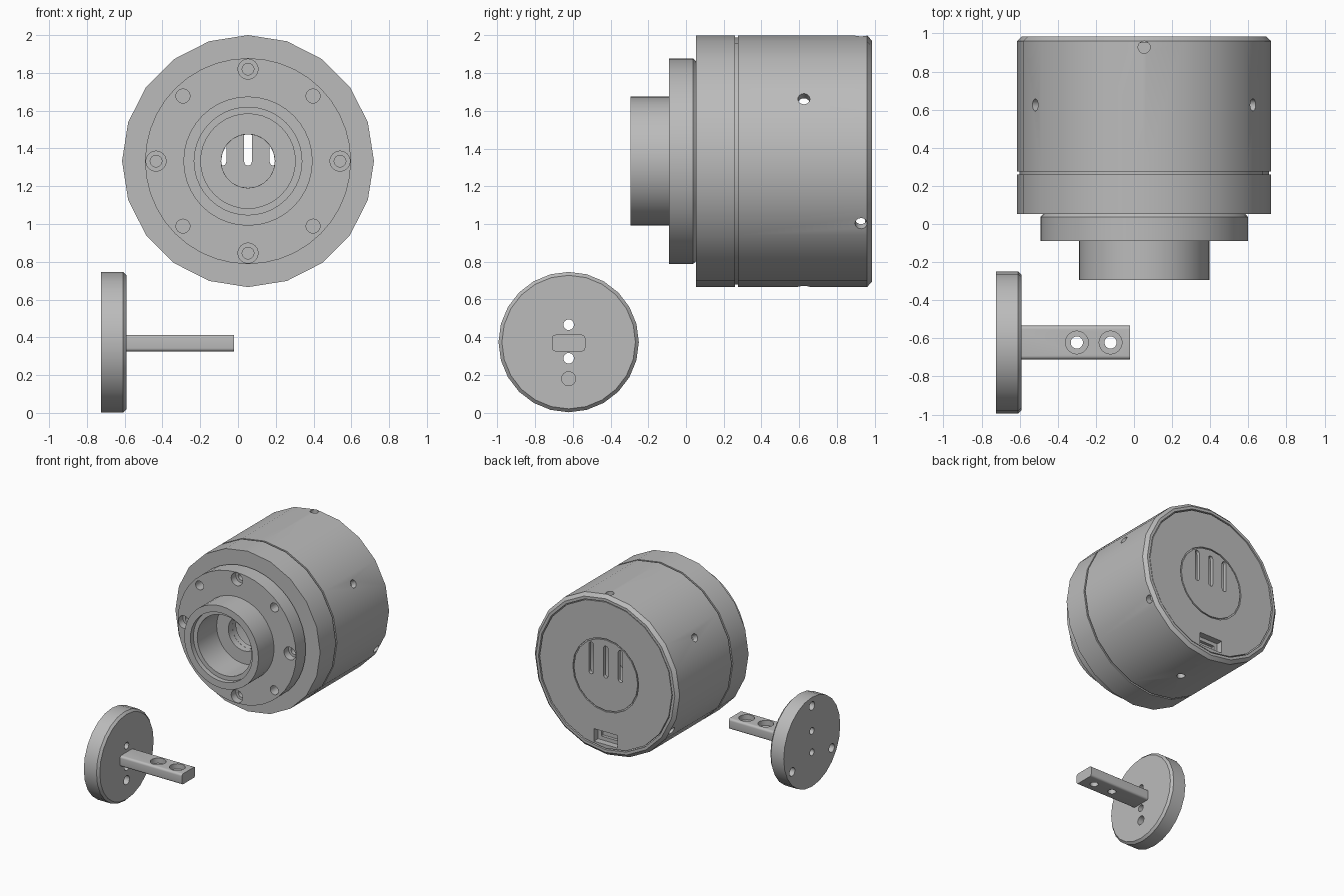
import bpy, bmesh
from math import sin, cos, pi, radians
from mathutils import Vector, Matrix

cube = bpy.data.objects.get("Cube")
if cube:
    bpy.data.objects.remove(cube, do_unlink=True)

grey = bpy.data.materials.new("machined_grey")
grey.use_nodes = True
colour = (0.5, 0.5, 0.5, 1)
grey.diffuse_color = colour
grey.node_tree.nodes["Principled BSDF"].inputs["Base Color"].default_value = colour

BODY = Vector((0.053, 0, 1.333))      # axis of the housing
KNOB = Vector((0, -0.622, 0.374))     # axis of the end plate


def finish(name, bm):
    bmesh.ops.remove_doubles(bm, verts=bm.verts, dist=1e-5)
    bmesh.ops.recalc_face_normals(bm, faces=bm.faces)
    mesh = bpy.data.meshes.new(name)
    bm.to_mesh(mesh)
    bm.free()
    mesh.materials.append(grey)
    ob = bpy.data.objects.new(name, mesh)
    bpy.context.collection.objects.link(ob)
    return ob


def lathe(name, profile, segs, origin, axis="Y"):
    """Revolve a closed (radius, height) profile about an axis."""
    bm = bmesh.new()
    rings = []
    for i in range(segs):
        a = 2 * pi * i / segs
        ring = []
        for r, h in profile:
            u, v = r * cos(a), r * sin(a)
            p = Vector((u, h, v)) if axis == "Y" else Vector((h, u, v))
            ring.append(bm.verts.new(origin + p))
        rings.append(ring)
    n = len(profile)
    for i in range(segs):
        a, b = rings[i], rings[(i + 1) % segs]
        for j in range(n):
            k = (j + 1) % n
            bm.faces.new((a[j], a[k], b[k], b[j]))
    return finish(name, bm)


def rod(start, end, radius, segs=24):
    """Cylindrical cutter between two points."""
    start, end = Vector(start), Vector(end)
    d = end - start
    m = Matrix.Translation((start + end) / 2) @ d.to_track_quat("Z", "Y").to_matrix().to_4x4()
    bm = bmesh.new()
    bmesh.ops.create_cone(bm, cap_ends=True, segments=segs, radius1=radius,
                          radius2=radius, depth=d.length, matrix=m)
    return finish("cutter", bm)


def box(name, low, high, axis=0, rounding=0.0):
    """Box with the edges along one axis rounded."""
    low, high = Vector(low), Vector(high)
    size = high - low
    bm = bmesh.new()
    m = Matrix.Translation((low + high) / 2) @ Matrix.Diagonal((*size, 1))
    bmesh.ops.create_cube(bm, size=1, matrix=m)
    if rounding:
        edges = [e for e in bm.edges
                 if abs((e.verts[0].co - e.verts[1].co)[axis]) > 1e-4]
        bmesh.ops.bevel(bm, geom=edges, offset=rounding, segments=5,
                        profile=0.5, affect="EDGES")
    return finish(name, bm)


def cut(ob, cutters):
    bpy.context.view_layer.objects.active = ob
    for c in cutters:
        mod = ob.modifiers.new("cut", "BOOLEAN")
        mod.operation = "DIFFERENCE"
        mod.solver = "EXACT"
        mod.object = c
        bpy.ops.object.modifier_apply(modifier=mod.name)


def discard(cutters):
    for c in cutters:
        bpy.data.objects.remove(c, do_unlink=True)


# Front housing with the groove and the floor behind the bore
front_housing = lathe("front_housing", [
    (0.667, 0.053), (0.667, 0.26), (0.655, 0.26), (0.655, 0.275),
    (0.617, 0.275), (0.617, 0.1), (0.142, 0.1), (0.142, 0.053)], 20, BODY)

# Rear shell with two staggered rows of radial holes
rear_shell = lathe("rear_shell", [
    (0.667, 0.275), (0.667, 0.96), (0.64, 0.985), (0.617, 0.985),
    (0.617, 0.275)], 20, BODY)
cutters = []
for y, first in ((0.625, 30), (0.928, 90)):
    for k in range(3):
        a = radians(first + 120 * k)
        d = Vector((cos(a), 0, sin(a)))
        base = BODY + Vector((0, y, 0))
        cutters.append(rod(base + d * 0.56, base + d * 0.72, 0.032, 16))
cut(rear_shell, cutters)
discard(cutters)

# Mounting flange with alternating counterbored and plain holes
flange = lathe("flange", [
    (0.545, -0.09), (0.545, 0.037), (0.53, 0.053), (0.142, 0.053),
    (0.142, 0), (0.25, 0), (0.25, -0.09)], 40, BODY)
cutters = []
for k in range(8):
    a = k * pi / 4
    p = BODY + 0.487 * Vector((cos(a), 0, sin(a)))
    front = p + Vector((0, -0.15, 0))
    holes = ((0.037, 0.02),) if k % 2 else ((0.053, -0.03), (0.031, 0.02))
    cutters += [rod(front, p + Vector((0, y, 0)), r) for r, y in holes]
cut(flange, cutters)
discard(cutters)

# Front tube with a stepped mouth
lathe("front_tube", [
    (0.342, -0.295), (0.342, -0.09), (0.25, -0.09), (0.25, -0.255),
    (0.285, -0.255), (0.285, -0.295)], 40, BODY)

# Back cover with ring groove, three slots and a port opening
back_cover = lathe("back_cover", [
    (0, 0.98), (0.294, 0.98), (0.294, 0.97), (0.304, 0.97), (0.304, 0.98),
    (0.609, 0.98), (0.609, 0.95), (0, 0.95)], 20, BODY)
x = BODY.x
slots = [box("cutter", (x + s - 0.02, 0.9, 1.31), (x + s + 0.02, 1.1, 1.575), 1, 0.019)
         for s in (-0.135, 0, 0.135)]
port = box("cutter", (x - 0.11, 0.925, 0.755), (x + 0.11, 1.1, 0.86))
socket = box("cutter", (x - 0.08, 0.9, 0.785), (x + 0.08, 1.05, 0.83))
cut(back_cover, slots + [port])

# Port housing behind the opening
port_housing = box("port_housing", (x - 0.125, 0.88, 0.745), (x + 0.125, 0.96, 0.87))
cut(port_housing, [port, socket])
discard(slots + [port, socket])

# Round end plate
end_plate = lathe("end_plate", [
    (0, -0.725), (0.372, -0.725), (0.372, -0.608), (0.354, -0.59),
    (0, -0.59)], 24, KNOB, "X")
cutters = [rod(KNOB + Vector((-0.8, 0, z)), KNOB + Vector((-0.5, 0, z)), 0.028)
           for z in (0.092, -0.086)]
cutters.append(rod(KNOB + Vector((-0.66, 0, -0.194)), KNOB + Vector((-0.5, 0, -0.194)), 0.037))
for angle in (90, 210, 330):
    a = radians(angle)
    p = KNOB + 0.3 * Vector((0, cos(a), sin(a)))
    cutters.append(rod(p + Vector((-0.8, 0, 0)), p + Vector((-0.67, 0, 0)), 0.035))
cut(end_plate, cutters)
discard(cutters)

# Arm with two counterbored screw holes
arm = box("arm", (-0.6, -0.71, 0.325), (-0.02, -0.534, 0.413), 0, 0.018)
cutters = []
for hx in (-0.3, -0.123):
    cutters.append(rod((hx, KNOB.y, 0.37), (hx, KNOB.y, 0.5), 0.06))
    cutters.append(rod((hx, KNOB.y, 0.2), (hx, KNOB.y, 0.45), 0.032))
cut(arm, cutters)
discard(cutters)

# Smooth the round walls and keep the machined edges crisp
for ob in bpy.context.collection.objects:
    if ob.type == "MESH" and grey.name in ob.data.materials:
        bpy.ops.object.select_all(action="DESELECT")
        ob.select_set(True)
        bpy.context.view_layer.objects.active = ob
        bpy.ops.object.shade_smooth_by_angle(angle=radians(25))
